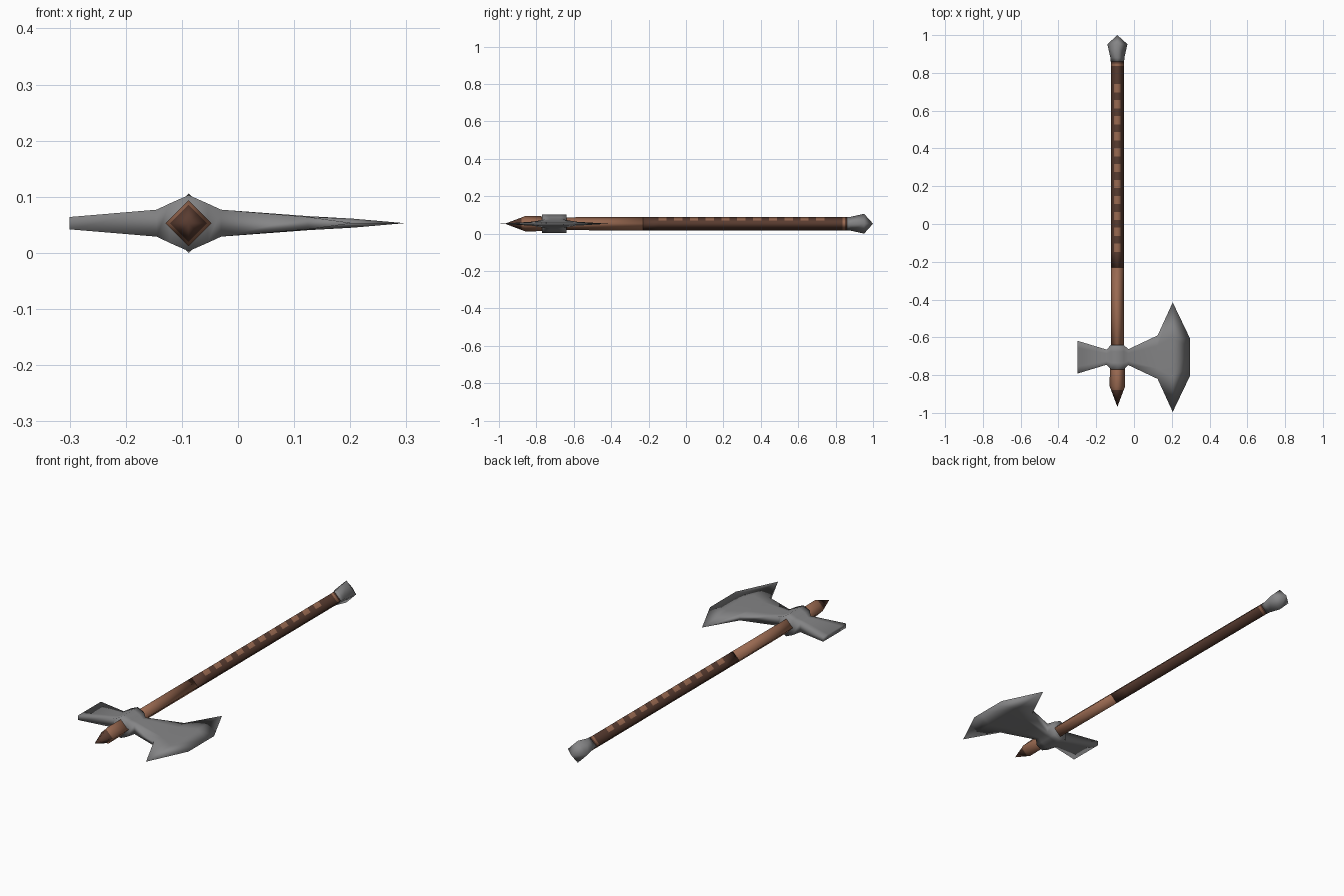
import bpy, bmesh, math
from mathutils import Vector

if "Cube" in bpy.data.objects:
    bpy.data.objects.remove(bpy.data.objects["Cube"])

AX, AZ = -0.088, 0.053      # haft axis
HY = -0.705                 # centre line of the axe head


def material(name, rgb):
    m = bpy.data.materials.new(name)
    m.diffuse_color = (*rgb, 1)
    m.use_nodes = True
    m.node_tree.nodes["Principled BSDF"].inputs["Base Color"].default_value = m.diffuse_color
    return m


STEEL = material("steel grey", (0.235, 0.235, 0.24))
WOOD = material("light wood", (0.32, 0.142, 0.082))
LEATHER = material("dark leather", (0.10, 0.045, 0.03))


def loft(name, rings, mats, rule=None):
    """Skin closed rings of points, cap the ends, shade smooth."""
    bm = bmesh.new()
    loops = [[bm.verts.new(p) for p in r] for r in rings]
    n = len(loops[0])
    for a, b in zip(loops, loops[1:]):
        for i in range(n):
            j = (i + 1) % n
            f = bm.faces.new((a[i], a[j], b[j], b[i]))
            if rule:
                f.material_index = rule(f.calc_center_median())
    bm.faces.new(loops[0])
    bm.faces.new(loops[-1])
    bmesh.ops.remove_doubles(bm, verts=bm.verts, dist=0.0002)
    bmesh.ops.recalc_face_normals(bm, faces=bm.faces)
    for f in bm.faces:
        f.smooth = True
    me = bpy.data.meshes.new(name)
    bm.to_mesh(me)
    bm.free()
    ob = bpy.data.objects.new(name, me)
    for m in mats:
        me.materials.append(m)
    bpy.context.collection.objects.link(ob)
    return ob


def diamond(y, r, mids=True):
    """Diamond cross-section, optionally split halfway along each side."""
    pts = []
    for k in range(4):
        c = [Vector((AX + r * math.cos(a), y, AZ + r * math.sin(a)))
             for a in (k * math.pi / 2, (k + 1) * math.pi / 2)]
        pts.append(c[0])
        if mids:
            pts.append((c[0] + c[1]) / 2)
    return pts


# Haft: bare wood, then a leather grip with gaps along the top ridge
GAPS = [-0.126 + 0.0844 * k for k in range(11)]
HALF_GAP = 0.022
stations = [(-0.23, 0.035)]
for g in GAPS:
    stations += [(g - HALF_GAP, 0.035), (g + HALF_GAP, 0.035)]
stations += [(0.836, 0.035), (0.85, 0.035), (0.87, 0.035)]


def grip_colour(c):
    if 0.836 < c.y < 0.85:
        return 0
    on_ridge = c.z > AZ + 0.0175 and abs(c.x - AX) < 0.0175
    gap = any(abs(c.y - g) < HALF_GAP for g in GAPS)
    return 0 if on_ridge and gap else 1


loft("haft", [diamond(y, r) for y, r in
              ((-0.72, 0.034), (-0.5, 0.035), (-0.23, 0.035))], [WOOD])
loft("grip", [diamond(y, r) for y, r in stations], [WOOD, LEATHER], grip_colour)

# Pointed front end of the haft
loft("haft_tip", [diamond(y, r) for y, r in
                  ((-0.7, 0.039), (-0.86, 0.041), (-0.88, 0.033), (-0.968, 0.0))],
     [WOOD, LEATHER], lambda c: 1 if c.y < -0.875 else 0)

# Pommel
loft("pommel", [diamond(y, r, False) for y, r in
                ((0.86, 0.036), (0.88, 0.037), (0.952, 0.053), (1.0, 0.0))], [STEEL])

# Axe head: x, half width, inner column, thickness at rim, thickness at middle
HEAD = [(-0.30, 0.087, 0.05, 0.011, 0.011),
        (-0.145, 0.040, 0.02, 0.024, 0.024),
        (-0.122, 0.065, 0.03, 0.035, 0.035),
        (AX, 0.065, 0.03, 0.050, 0.050),
        (-0.054, 0.065, 0.03, 0.035, 0.035),
        (-0.03, 0.042, 0.02, 0.024, 0.024),
        (0.125, 0.115, 0.06, 0.011, 0.0125),
        (0.205, 0.290, 0.10, 0.0, 0.008),
        (0.297, 0.098, 0.05, 0.0, 0.0)]


def head_ring(x, w, c, rim, mid):
    top = [(-w, rim), (-c, mid), (c, mid), (w, rim)]
    return ([(x, HY + y, AZ + z) for y, z in top] +
            [(x, HY + y, AZ - z) for y, z in reversed(top)])


# The edge ring collapses to a line, so close it by merging
loft("axe_head", [head_ring(*s) for s in HEAD], [STEEL])
